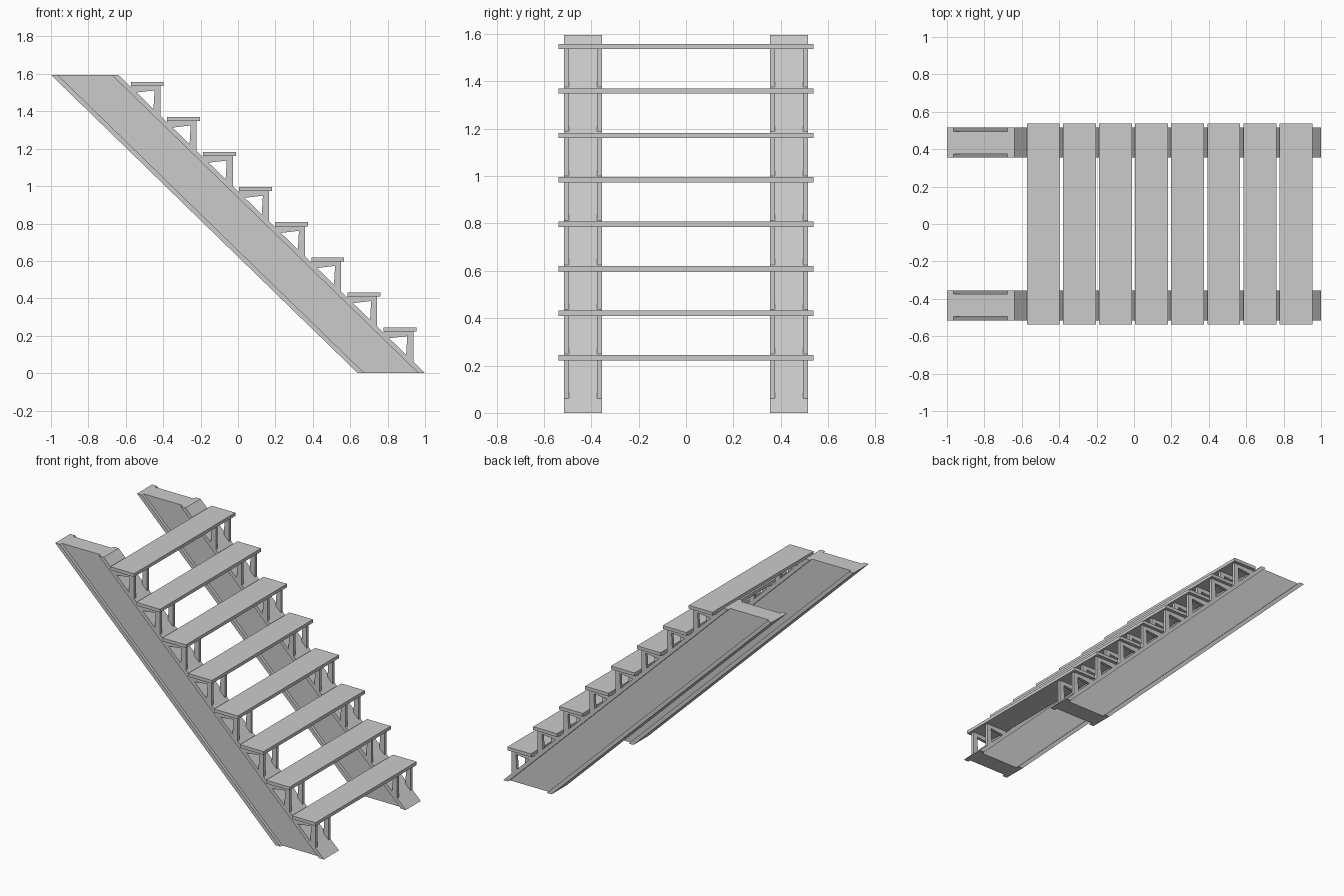
import bpy, bmesh

if "Cube" in bpy.data.objects:
    bpy.data.objects.remove(bpy.data.objects["Cube"])

H = 1.595                 # stair height
SLOPE = H / 1.64          # fall per unit of x
PX, PZ = 0.193, 0.193 * SLOPE
N = 8


def top_z(x):
    """Height of the stringer's upper edge at x."""
    return (1.0 - x) * SLOPE


def prism(name, outlines, y0, y1):
    """Extrude one or more x-z outlines from y0 to y1."""
    bm = bmesh.new()
    for pts in outlines:
        a = [bm.verts.new((x, y0, z)) for x, z in pts]
        b = [bm.verts.new((x, y1, z)) for x, z in pts]
        bm.faces.new(a)
        bm.faces.new(b[::-1])
        for i in range(len(pts)):
            j = (i + 1) % len(pts)
            bm.faces.new((a[i], b[i], b[j], a[j]))
    bmesh.ops.recalc_face_normals(bm, faces=bm.faces)
    me = bpy.data.meshes.new(name)
    bm.to_mesh(me)
    bm.free()
    ob = bpy.data.objects.new(name, me)
    bpy.context.collection.objects.link(ob)
    return ob


def stringer(name, yc):
    """Sloped I-section beam, cut level at both ends."""
    w, d, web = 0.36, 0.036, 0.06
    half = [(-0.08, 0), (0.08, 0), (0.08, d), (web, d), (web, w - d),
            (0.08, w - d), (0.08, w), (-0.08, w), (-0.08, w - d),
            (-web, w - d), (-web, d), (-0.08, d)]
    bm = bmesh.new()
    lo = [bm.verts.new((0.64 + x, yc + y, 0)) for y, x in half]
    hi = [bm.verts.new((-1.0 + x, yc + y, H)) for y, x in half]
    bm.faces.new(lo)
    bm.faces.new(hi[::-1])
    for i in range(len(half)):
        j = (i + 1) % len(half)
        bm.faces.new((lo[i], hi[i], hi[j], lo[j]))
    bmesh.ops.recalc_face_normals(bm, faces=bm.faces)
    me = bpy.data.meshes.new(name)
    bm.to_mesh(me)
    bm.free()
    bpy.context.collection.objects.link(bpy.data.objects.new(name, me))


# Two side beams
stringer("stringer_front", -0.435)
stringer("stringer_back", 0.435)

for i in range(N):
    dx, dz = i * PX, -i * PZ
    # Tread board
    x0, x1, z0, z1 = -0.573 + dx, -0.397 + dx, 1.536 + dz, 1.558 + dz
    prism(f"tread_{i + 1}", [[(x0, z0), (x1, z0), (x1, z1), (x0, z1)]], -0.538, 0.538)
    # Angle brackets: flat arm under the tread and a tapering leg to the beam
    xr = -0.414 + dx
    arm = [(x0, top_z(x0)), (x0 + 0.03, top_z(x0 + 0.03)), (xr - 0.032, z0 - 0.024),
           (xr - 0.038, top_z(xr - 0.038)), (xr, top_z(xr)), (xr, z0), (x0 + 0.002, z0)]
    for yc in (-0.435, 0.435):
        for side, ya in (("near", yc - 0.08), ("far", yc + 0.06)):
            place = "front" if yc < 0 else "back"
            prism(f"bracket_{place}_{side}_{i + 1}", [arm], ya, ya + 0.02)
